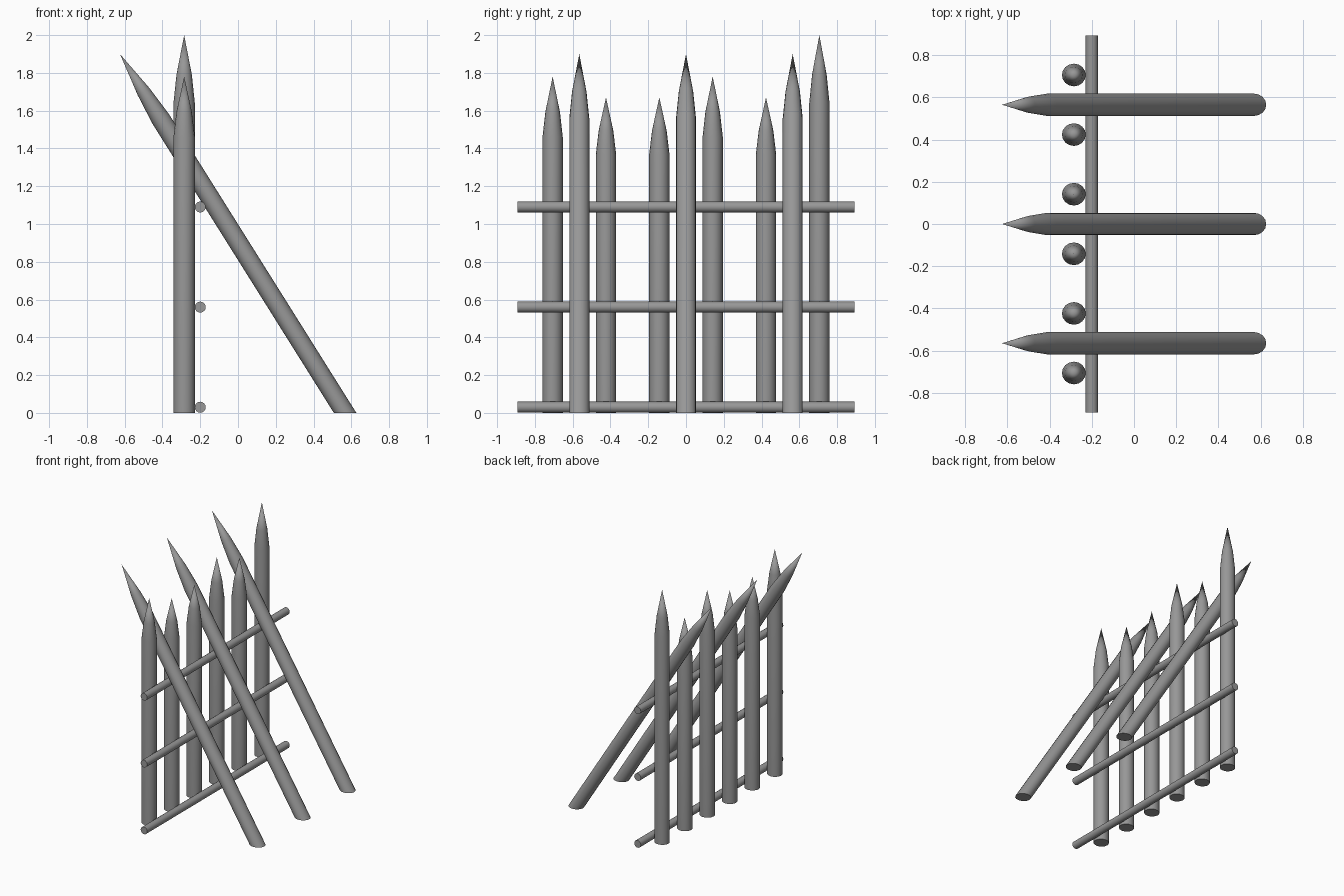
import bpy, bmesh, math
from mathutils import Vector, Matrix

if "Cube" in bpy.data.objects:
    bpy.data.objects.remove(bpy.data.objects["Cube"])

SIDES = 16

# dark grey wood
wood = bpy.data.materials.new("dark_wood")
wood.diffuse_color = (0.31, 0.31, 0.31, 1)
wood.use_nodes = True
wood.node_tree.nodes["Principled BSDF"].inputs["Base Color"].default_value = wood.diffuse_color


def lathe(name, profile, start, direction, scale_y=1.0, cut_ground=False):
    """Closed round bar from (radius, distance) pairs; radius 0 makes a point."""
    bm = bmesh.new()
    rings = []
    for r, d in profile:
        if r == 0:
            rings.append([bm.verts.new((0, 0, d))])
        else:
            rings.append([bm.verts.new((r * math.cos(2 * math.pi * i / SIDES),
                                        r * scale_y * math.sin(2 * math.pi * i / SIDES), d))
                          for i in range(SIDES)])
    bm.faces.new(rings[0][::-1])
    for a, b in zip(rings, rings[1:]):
        for i in range(SIDES):
            j = (i + 1) % SIDES
            bm.faces.new((a[i], a[j], b[0]) if len(b) == 1 else (a[i], a[j], b[j], b[i]))
    if len(rings[-1]) > 1:
        bm.faces.new(rings[-1])
    rot = Vector((0, 0, 1)).rotation_difference(Vector(direction)).to_matrix().to_4x4()
    bm.transform(Matrix.Translation(start) @ rot)
    if cut_ground:
        res = bmesh.ops.bisect_plane(bm, geom=bm.verts[:] + bm.edges[:] + bm.faces[:],
                                     plane_co=(0, 0, 0), plane_no=(0, 0, -1), clear_outer=True)
        edges = [e for e in res["geom_cut"] if isinstance(e, bmesh.types.BMEdge)]
        bmesh.ops.contextual_create(bm, geom=edges)
    bmesh.ops.recalc_face_normals(bm, faces=bm.faces[:])
    mesh = bpy.data.meshes.new(name)
    bm.to_mesh(mesh)
    bm.free()
    mesh.materials.append(wood)
    ob = bpy.data.objects.new(name, mesh)
    bpy.context.collection.objects.link(ob)
    bpy.ops.object.select_all(action='DESELECT')
    ob.select_set(True)
    bpy.context.view_layer.objects.active = ob
    bpy.ops.object.shade_smooth_by_angle(angle=math.radians(30))
    return ob


def stake_profile(r, length, base=0.0):
    return [(r, base), (r, length * 0.82), (r * 0.72, length * 0.895), (0, length)]


# upright stakes of varying height
heights = [1.78, 1.67, 1.67, 1.78, 1.67, 2.0]
for i, h in enumerate(heights):
    y = -0.706 + i * 0.2824
    lathe("upright_stake", stake_profile(0.0565, h), (-0.285, y, 0), (0, 0, 1), 0.95)

# leaning stakes, cut flat on the ground
foot, tip = Vector((0.567, 0, 0)), Vector((-0.625, 0, 1.9))
lean = tip - foot
for y in (-0.565, 0, 0.565):
    lathe("leaning_stake", stake_profile(0.0505, lean.length, -0.15),
          foot + Vector((0, y, 0)), lean.normalized(), 1.05, True)

# horizontal rails
for z in (0.03, 0.56, 1.09):
    lathe("rail", [(0.029, 0), (0.029, 1.786)], (-0.2, -0.893, z), (0, 1, 0))
